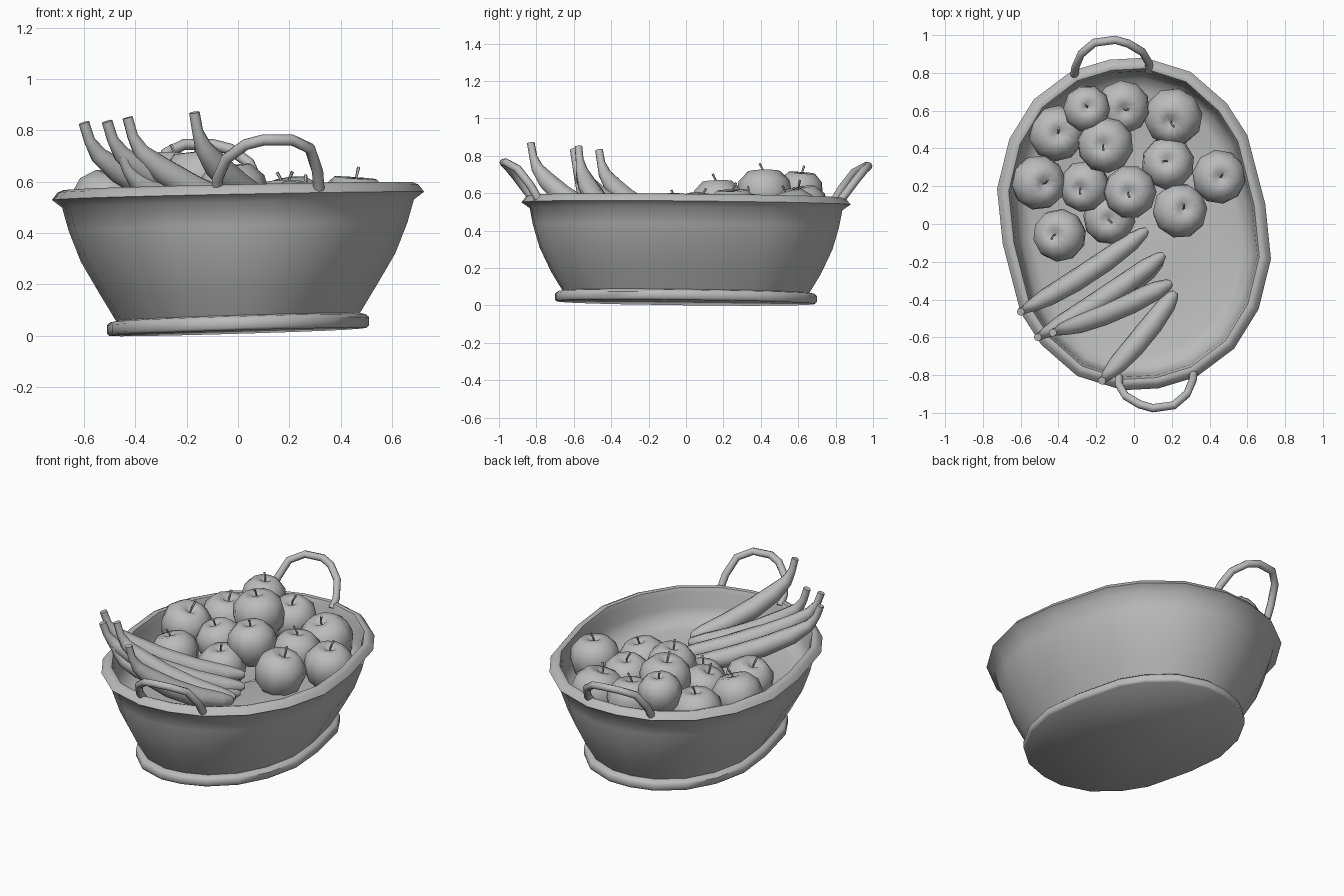
import bpy, bmesh, math, random
from mathutils import Vector, Matrix

random.seed(4)
if "Cube" in bpy.data.objects:
    bpy.data.objects.remove(bpy.data.objects["Cube"])

grey = bpy.data.materials.new("plain grey")
grey.use_nodes = True
grey.diffuse_color = (0.5, 0.5, 0.5, 1)
grey.node_tree.nodes["Principled BSDF"].inputs["Base Color"].default_value = (0.5, 0.5, 0.5, 1)


def skin_rings(name, rings, angle=50):
    """Join a list of equal point rings into one capped, smooth surface."""
    bm = bmesh.new()
    loops = [[bm.verts.new(p) for p in ring] for ring in rings]
    n = len(loops[0])
    for a, b in zip(loops, loops[1:]):
        for i in range(n):
            j = (i + 1) % n
            bm.faces.new((a[i], a[j], b[j], b[i]))
    bm.faces.new(loops[0][::-1])
    bm.faces.new(loops[-1])
    bmesh.ops.recalc_face_normals(bm, faces=bm.faces)
    mesh = bpy.data.meshes.new(name)
    bm.to_mesh(mesh)
    bm.free()
    mesh.materials.append(grey)
    obj = bpy.data.objects.new(name, mesh)
    bpy.context.collection.objects.link(obj)
    bpy.ops.object.select_all(action='DESELECT')
    obj.select_set(True)
    bpy.context.view_layer.objects.active = obj
    bpy.ops.object.shade_smooth_by_angle(angle=math.radians(angle))


def tube(name, path, radii, sides=8):
    """Sweep a round section of changing radius along a bent path."""
    pts = [Vector(p) for p in path]
    plane = (pts[len(pts) // 2] - pts[0]).cross(pts[-1] - pts[0]).normalized()
    turn = [math.tau * k / sides for k in range(sides)]
    rings = []
    for i, p in enumerate(pts):
        d = (pts[min(i + 1, len(pts) - 1)] - pts[max(i - 1, 0)]).normalized()
        v = d.cross(plane).normalized()
        u = v.cross(d)
        rings.append([p + radii[i] * (math.cos(a) * u + math.sin(a) * v) for a in turn])
    skin_rings(name, rings)


# Basket: uneven oval outline, stacked by a profile of (x scale, y scale, height)
half = [(.695, .105), (.6, .47), (.49, .64), (.30, .805), (.06, .88),
        (-.13, .87), (-.33, .81), (-.53, .66), (-.66, .45), (-.725, .185)]
outline = half + [(-x, -y) for x, y in half]
profile = [(.69, .785, 0), (.705, .795, .01), (.705, .795, .042), (.685, .78, .054),
           (.655, .75, .058), (.74, .82, .16), (.845, .89, .29), (.91, .93, .41),
           (.945, .95, .50), (1, 1, .53), (.97, .975, .558), (.94, .955, .568),
           (.915, .935, .563), (.90, .92, .53), (.885, .91, .45), (.85, .88, .39),
           (.77, .80, .362), (.4, .4, .35), (.05, .05, .345)]
skin_rings("basket", [[(x * sx, y * sy, z + .015 + .02 * x - .008 * y) for x, y in outline]
                      for sx, sy, z in profile])

# Handles: one arch, turned half round for the other end
arch = [(-.08, -.81, .56), (-.08, -.85, .61), (-.045, -.91, .69), (.03, -.955, .745),
        (.1, -.975, .763), (.21, -.96, .763), (.28, -.9, .73), (.31, -.83, .64), (.315, -.79, .57)]
for name, s in (("front_handle", 1), ("back_handle", -1)):
    tube(name, [(s * x, s * y, z - (.018 if s < 0 else 0)) for x, y, z in arch], [.022] * len(arch))

# Apples: dimpled lathe with a leaning stem
apple_profile = [(.15, -.84), (.55, -.84), (.9, -.48), (1.03, .08), (.95, .5), (.6, .86), (.25, .86), (.05, .68)]
apples = [(-.41, .48, .48, .145), (-.25, .61, .605, .122), (-.06, .62, .51, .14),
          (.21, .57, .47, .152), (-.15, .42, .592, .146), (.18, .32, .48, .137),
          (.45, .25, .495, .14), (-.51, .22, .505, .142), (-.26, .20, .48, .133),
          (-.02, .17, .545, .137), (.24, .07, .465, .143), (-.39, -.06, .465, .137),
          (-.13, .03, .42, .135)]
turn = [math.tau * k / 10 for k in range(10)]
for i, (x, y, z, r) in enumerate(apples):
    place = (Matrix.Translation((x, y, z))
             @ Matrix.Rotation(random.uniform(0, math.tau), 4, 'Z')
             @ Matrix.Rotation(random.uniform(.05, .35), 4, 'X')
             @ Matrix.Scale(r, 4))
    rings = [[place @ Vector((w * math.cos(a), w * math.sin(a), h)) for a in turn]
             for w, h in apple_profile]
    skin_rings(f"apple_{i + 1}", rings, 70)
    stem = [place @ Vector(p) for p in ((0, 0, .65), (.04, 0, .9), (.18, .03, 1.15))]
    tube(f"apple_stem_{i + 1}", stem, [.004, .005, .007], 5)

# Bananas: upright stem end resting on the rim, body drooping towards the middle
bananas = [((-.60, -.465, .83), (.07, -.03, .45)), ((-.51, -.60, .835), (.16, -.16, .45)),
           ((-.45, -.58, .70), (.15, -.19, .42)), ((-.43, -.575, .85), (.20, -.31, .45)),
           ((-.17, -.83, .87), (.22, -.36, .46))]
steps = [(0, 0), (.03, .18), (.08, .33), (.2, .5), (.4, .7), (.65, .88), (.87, .98), (.97, 1), (1, 1)]
widths = [.021, .022, .034, .051, .058, .058, .049, .03, .015]
for i, (a, b) in enumerate(bananas):
    a, b = Vector(a), Vector(b)
    side = Vector((b.y - a.y, a.x - b.x, 0)) * .025
    path = []
    for t, drop in steps:
        p = a.lerp(b, t) + side * math.sin(math.pi * t)
        p.z = a.z + (b.z - a.z) * drop
        path.append(p)
    tube(f"banana_{i + 1}", path, widths)
